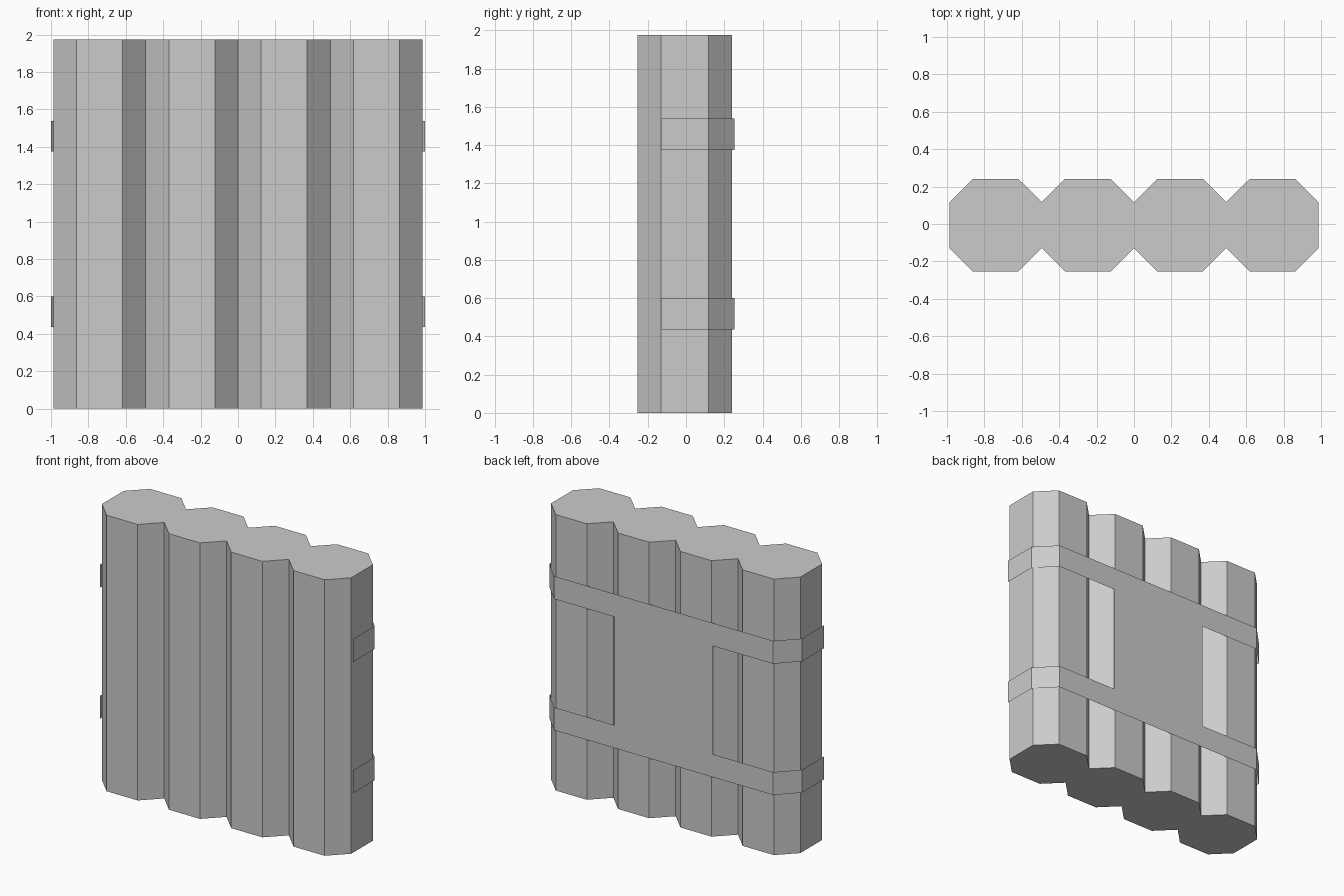
import bpy, bmesh

if "Cube" in bpy.data.objects:
    bpy.data.objects.remove(bpy.data.objects["Cube"])


def make_object(name, bm):
    mesh = bpy.data.meshes.new(name)
    bm.to_mesh(mesh)
    bm.free()
    obj = bpy.data.objects.new(name, mesh)
    bpy.context.collection.objects.link(obj)
    return obj


# Wall of four octagonal logs: one scalloped outline, extruded upwards
HEIGHT, STEP, HALF, FLAT, CY = 1.975, 0.4933, 0.2465, 0.123, -0.0065
centres = [(i - 1.5) * STEP for i in range(4)]
front = [(-2 * STEP, CY - FLAT)]
for cx in centres:
    front += [(cx - FLAT, CY - HALF), (cx + FLAT, CY - HALF),
              (cx + STEP / 2, CY - FLAT)]
back = [(x, 2 * CY - y) for x, y in reversed(front)]

bm = bmesh.new()
base = bm.faces.new([bm.verts.new((x, y, 0)) for x, y in front + back])
top = bmesh.ops.extrude_face_region(bm, geom=[base])
bmesh.ops.translate(bm, vec=(0, 0, HEIGHT),
                    verts=[g for g in top["geom"] if isinstance(g, bmesh.types.BMVert)])
bmesh.ops.recalc_face_normals(bm, faces=bm.faces)
make_object("log_wall", bm)

# Thin back bracket: two straps wrapping the ends, joined by a centre plate
half_path = [(1.0, -0.13), (1.0, 0.117), (0.867, 0.2535), (0.39, 0.2535)]
path = half_path + [(-x, y) for x, y in reversed(half_path)]
levels = [0.436, 0.60, 1.375, 1.539]

bm = bmesh.new()
grid = [[bm.verts.new((x, y, z)) for x, y in path] for z in levels]
for r in range(3):
    for c in range(len(path) - 1):
        if r != 1 or c == 3:  # only the centre plate fills the middle row
            bm.faces.new((grid[r][c], grid[r][c + 1],
                          grid[r + 1][c + 1], grid[r + 1][c]))
make_object("back_bracket", bm)
